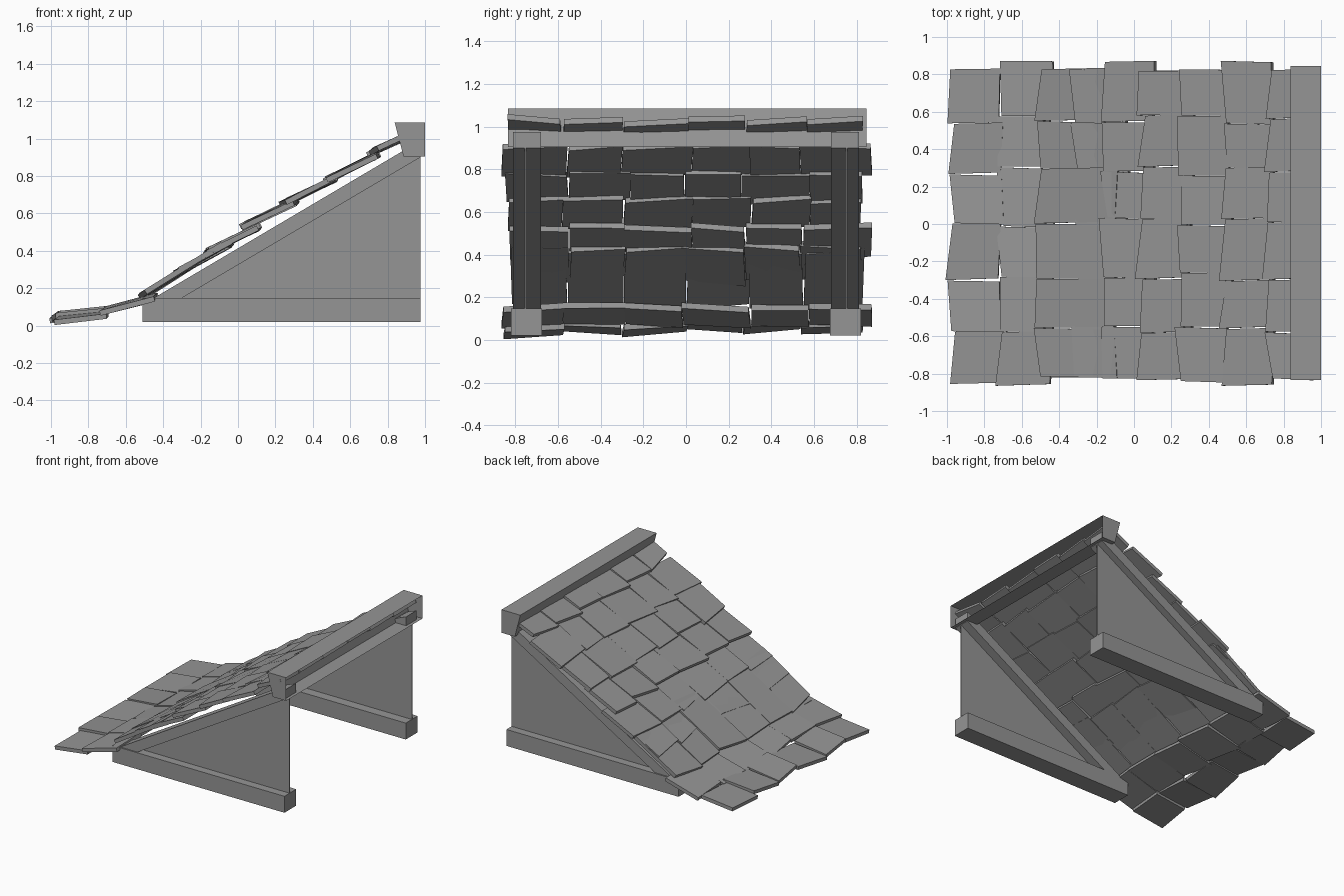
import bpy, bmesh, math, random
from mathutils import Vector

random.seed(4)
cube = bpy.data.objects.get("Cube")
if cube:
    bpy.data.objects.remove(cube)

grey = bpy.data.materials.new("weathered grey")
grey.use_nodes = True
grey.diffuse_color = (0.3, 0.3, 0.3, 1)
grey.node_tree.nodes["Principled BSDF"].inputs["Base Color"].default_value = (0.3, 0.3, 0.3, 1)


def finish(name, bm):
    bmesh.ops.recalc_face_normals(bm, faces=bm.faces)
    mesh = bpy.data.meshes.new(name)
    bm.to_mesh(mesh)
    bm.free()
    mesh.materials.append(grey)
    obj = bpy.data.objects.new(name, mesh)
    bpy.context.collection.objects.link(obj)
    return obj


def extrude_profile(name, points, y0, y1):
    """Solid with an (x, z) outline, running from y0 to y1."""
    bm = bmesh.new()
    face = bm.faces.new([bm.verts.new((x, y0, z)) for x, z in points])
    result = bmesh.ops.extrude_face_region(bm, geom=[face])
    moved = [v for v in result["geom"] if isinstance(v, bmesh.types.BMVert)]
    bmesh.ops.translate(bm, verts=moved, vec=(0, y1 - y0, 0))
    return finish(name, bm)


# Both end frames: floor beam, sloping rafter and thin gable panel
BEAM = [(-0.51, 0.02), (0.975, 0.02), (0.975, 0.148), (-0.51, 0.148)]
RAFTER = [(-0.45, 0.148), (-0.3, 0.148), (0.975, 0.9), (0.975, 0.975), (0.9, 0.945)]
PANEL = [(-0.4, 0.148), (0.975, 0.148), (0.975, 0.92)]
for side, s in (("right", -1), ("left", 1)):
    extrude_profile(side + "_floor_beam", BEAM, s * 0.675, s * 0.82)
    extrude_profile(side + "_rafter", RAFTER, s * 0.68, s * 0.81)
    extrude_profile(side + "_gable_panel", PANEL, s * 0.75, s * 0.756)

# Ridge cap: hollow, open on its inner side
ridge = extrude_profile("ridge_cap", [(0.838, 1.085), (0.885, 0.905), (1.0, 0.905), (1.0, 1.085)],
                        -0.835, 0.845)
bm = bmesh.new()
bm.from_mesh(ridge.data)
inner = [f for f in bm.faces if f.calc_center_median().x > 0.99]
bmesh.ops.delete(bm, geom=inner, context="FACES_ONLY")
bm.to_mesh(ridge.data)
bm.free()


def add_shingle(bm, x, z, y0, y1, run, rise, thick=0.028):
    """Slab whose lower edge top is at (x, z), climbing by run and rise."""
    along = Vector((run, 0, rise))
    down = Vector((rise, 0, -run)).normalized() * thick
    skew = random.uniform(-0.022, 0.022)
    twist = random.uniform(-0.006, 0.006)
    corners = []
    for y, sign in ((y0, -1), (y1, 1)):
        low = Vector((x + sign * skew, y, z + sign * (skew * 0.5 + twist)))
        high = low + along - Vector((sign * skew * 0.6, 0, sign * twist))
        high.y += skew * 0.5
        corners.append([bm.verts.new(p) for p in (low, high, high + down, low + down)])
    a, b = corners
    bm.faces.new(a)
    bm.faces.new(b)
    for i in range(4):
        j = (i + 1) % 4
        bm.faces.new((a[i], a[j], b[j], b[i]))


# Shingle courses from eave to ridge: x, z, run, rise, right end, left end
COURSES = [
    (-0.98, 0.062, 0.27, 0.03, -0.855, 0.83),
    (-0.725, 0.092, 0.28, 0.075, -0.865, 0.875),
    (-0.52, 0.172, 0.42, 0.26, -0.815, 0.83),
    (-0.325, 0.298, 0.28, 0.155, -0.815, 0.83),
    (-0.17, 0.405, 0.27, 0.135, -0.825, 0.87),
    (0.03, 0.545, 0.27, 0.13, -0.835, 0.82),
    (0.245, 0.668, 0.27, 0.13, -0.84, 0.83),
    (0.48, 0.795, 0.26, 0.13, -0.865, 0.875),
    (0.71, 0.94, 0.22, 0.1, -0.825, 0.825),
]
SEAMS = (-0.56, -0.28, 0.01, 0.285, 0.56)
for row, (x, z, run, rise, right, left) in enumerate(COURSES):
    bm = bmesh.new()
    edges = [right] + [y + random.uniform(-0.025, 0.025) for y in SEAMS] + [left]
    for col in range(len(edges) - 1):
        dx, dz = random.uniform(-0.012, 0.012), random.uniform(-0.006, 0.006)
        if row == 0 and col == 0:
            dx, dz = 0.01, -0.026  # sagging corner shingle
        add_shingle(bm, x + dx, z + dz + dx * 0.5, edges[col], edges[col + 1] - 0.003, run, rise)
    finish("shingle_course_%d" % (row + 1), bm)
